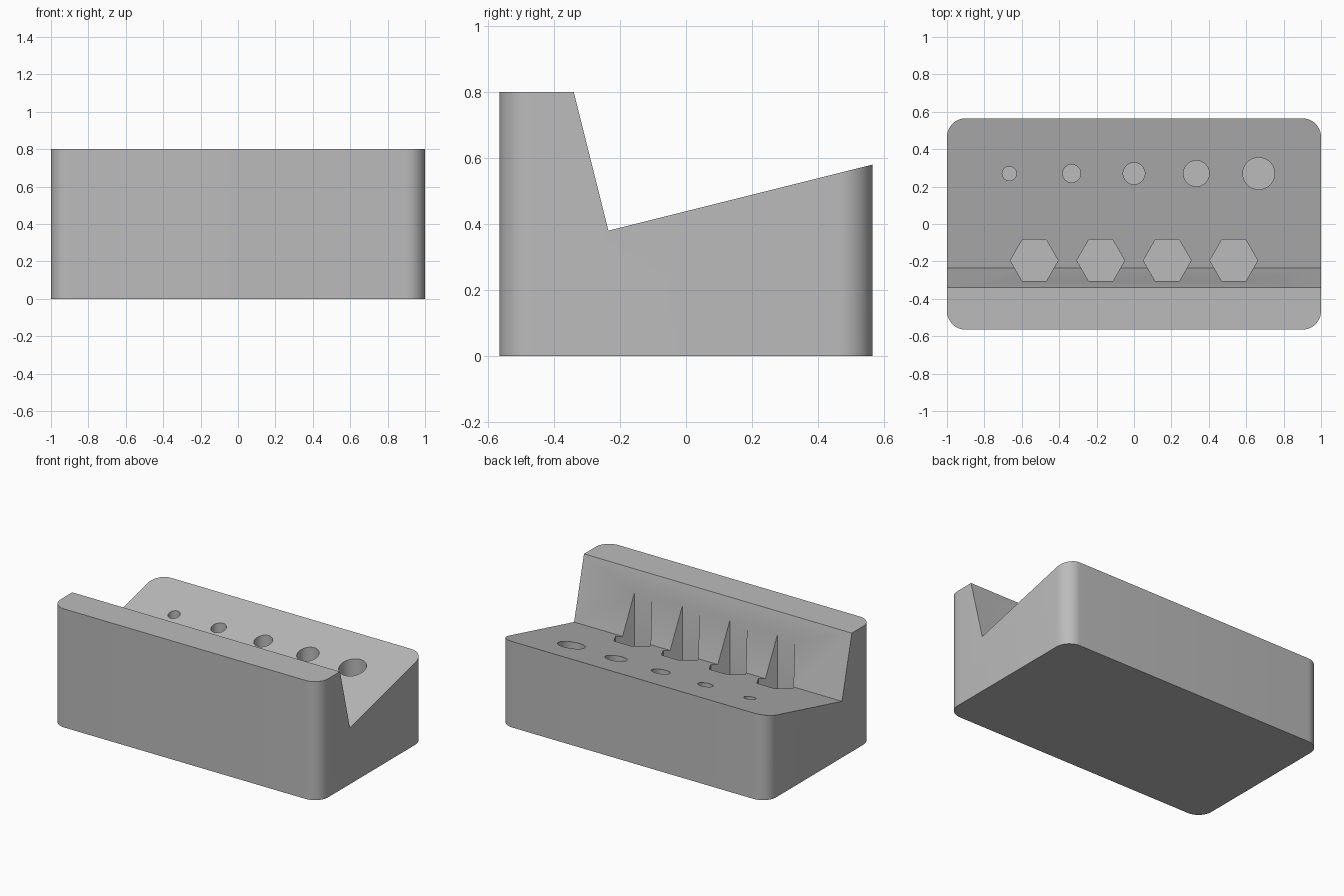
import bpy, bmesh, math
from mathutils import Vector

cube = bpy.data.objects.get("Cube")
if cube:
    bpy.data.objects.remove(cube, do_unlink=True)

WIDTH, HALF_DEPTH, HEIGHT, CORNER = 2.0, 0.565, 0.8, 0.1
FLOOR = 0.11          # level of the pocket bottoms

grey = bpy.data.materials.new("plain grey")
grey.use_nodes = True
grey.diffuse_color = (0.5, 0.5, 0.5, 1)
grey.node_tree.nodes["Principled BSDF"].inputs["Base Color"].default_value = grey.diffuse_color


def prism(name, outline, offset):
    """Extrude a closed 3D outline along an offset vector."""
    bm = bmesh.new()
    face = bm.faces.new([bm.verts.new(p) for p in outline])
    new = bmesh.ops.extrude_face_region(bm, geom=[face])["geom"]
    bmesh.ops.translate(bm, vec=offset,
                        verts=[v for v in new if isinstance(v, bmesh.types.BMVert)])
    bmesh.ops.recalc_face_normals(bm, faces=bm.faces)
    mesh = bpy.data.meshes.new(name)
    bm.to_mesh(mesh)
    bm.free()
    mesh.materials.append(grey)
    obj = bpy.data.objects.new(name, mesh)
    bpy.context.collection.objects.link(obj)
    return obj


def ring(x, y, z, radius, sides, start=0.0, sweep=math.tau):
    return [Vector((x + radius * math.cos(start + sweep * i / sides),
                    y + radius * math.sin(start + sweep * i / sides), z))
            for i in range(sides)]


def cut(target, cutter):
    mod = target.modifiers.new("cut", 'BOOLEAN')
    mod.operation, mod.solver, mod.object = 'DIFFERENCE', 'EXACT', cutter
    bpy.context.view_layer.objects.active = target
    bpy.ops.object.modifier_apply(modifier=mod.name)
    bpy.data.objects.remove(cutter, do_unlink=True)


# Block with rounded upright corners
outline = []
for i, (sx, sy) in enumerate([(1, 1), (-1, 1), (-1, -1), (1, -1)]):
    cx, cy = sx * (WIDTH / 2 - CORNER), sy * (HALF_DEPTH - CORNER)
    steps = 12
    outline += ring(cx, cy, 0, CORNER, steps, i * math.pi / 2, math.pi / 2)
    end = (i + 1) * math.pi / 2
    outline.append(Vector((cx + CORNER * math.cos(end), cy + CORNER * math.sin(end), 0)))
holder = prism("tool_holder_block", outline, (0, 0, HEIGHT))

# Notch that leaves the front wall and the sloping deck
slope = 0.25
notch = [(-0.365, 0.9), (-0.235, 0.38), (0.765, 0.38 + slope), (0.765, 0.9)]
cut(holder, prism("notch_cutter", [(-1.2, y, z) for y, z in notch], (2.4, 0, 0)))

# Row of hexagonal pockets against the wall
for i in range(4):
    x = (i - 1.5) * 0.3556
    cut(holder, prism("hex_cutter", ring(x, -0.195, FLOOR, 0.128, 6), (0, 0, 1)))

# Row of round pockets growing towards the left
for i, radius in enumerate([0.038, 0.048, 0.058, 0.069, 0.085]):
    x = (i - 2) / 3
    cut(holder, prism("round_cutter", ring(x, 0.27, FLOOR, radius, 48), (0, 0, 1)))

# Smooth curves, sharp edges
bpy.ops.object.select_all(action='DESELECT')
holder.select_set(True)
bpy.context.view_layer.objects.active = holder
bpy.ops.object.shade_smooth_by_angle(angle=math.radians(30))
